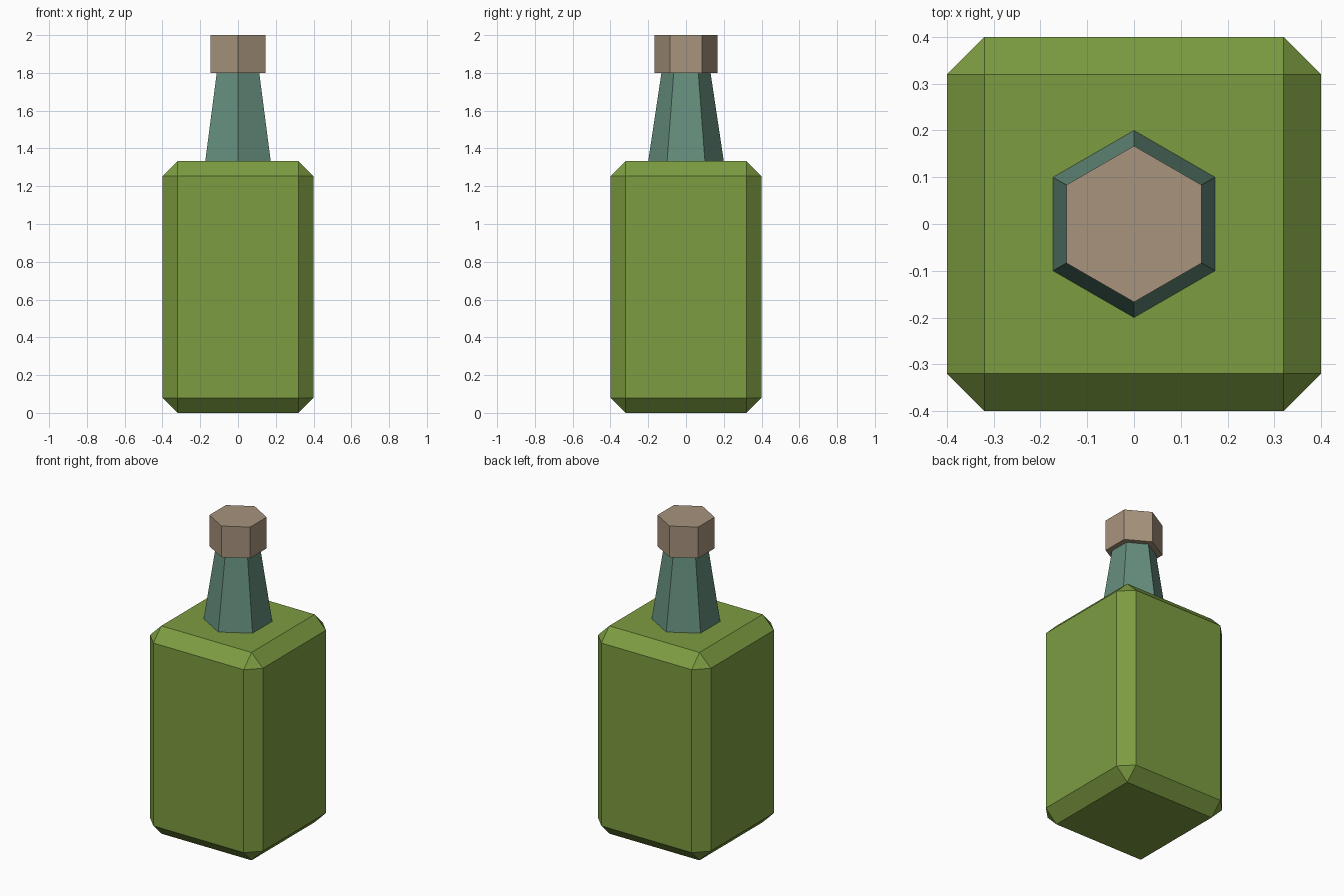
import bpy
import bmesh
from math import sin, cos, tau

cube = bpy.data.objects.get("Cube")
if cube:
    bpy.data.objects.remove(cube, do_unlink=True)


def make_material(name, rgb):
    mat = bpy.data.materials.new(name)
    mat.use_nodes = True
    colour = (*rgb, 1.0)
    mat.diffuse_color = colour
    mat.node_tree.nodes["Principled BSDF"].inputs["Base Color"].default_value = colour
    return mat


def add_object(name, bm, mat):
    bmesh.ops.recalc_face_normals(bm, faces=bm.faces[:])
    mesh = bpy.data.meshes.new(name)
    bm.to_mesh(mesh)
    bm.free()
    mesh.materials.append(mat)
    obj = bpy.data.objects.new(name, mesh)
    bpy.context.collection.objects.link(obj)
    return obj


def hex_frustum(name, rings, mat, sides=6):
    """Stack of (radius, height) rings with corners pointing front and back."""
    bm = bmesh.new()
    loops = [[bm.verts.new((r * sin(tau * i / sides), r * cos(tau * i / sides), z))
              for i in range(sides)] for r, z in rings]
    for low, high in zip(loops, loops[1:]):
        for i in range(sides):
            j = (i + 1) % sides
            bm.faces.new((low[i], low[j], high[j], high[i]))
    bm.faces.new(loops[0])
    bm.faces.new(loops[-1])
    return add_object(name, bm, mat)


green = make_material("olive green glass", (0.202, 0.332, 0.053))
teal = make_material("teal glass", (0.130, 0.270, 0.205))
cork = make_material("cork brown", (0.386, 0.292, 0.202))

# Square bottle body with chamfered edges
WIDTH, HEIGHT, CHAMFER = 0.8, 1.333, 0.08
bm = bmesh.new()
bmesh.ops.create_cube(bm, size=1.0)
bmesh.ops.scale(bm, vec=(WIDTH, WIDTH, HEIGHT), verts=bm.verts[:])
bmesh.ops.translate(bm, vec=(0, 0, HEIGHT / 2), verts=bm.verts[:])
bmesh.ops.bevel(bm, geom=bm.edges[:], offset=CHAMFER, offset_type='OFFSET',
                segments=1, affect='EDGES')
add_object("bottle_body", bm, green)

# Tapered neck, running up inside the stopper
hex_frustum("bottle_neck", [(0.2, HEIGHT), (0.115, 1.9)], teal)

# Hexagonal stopper
hex_frustum("stopper", [(0.167, 1.8), (0.167, 2.0)], cork)
